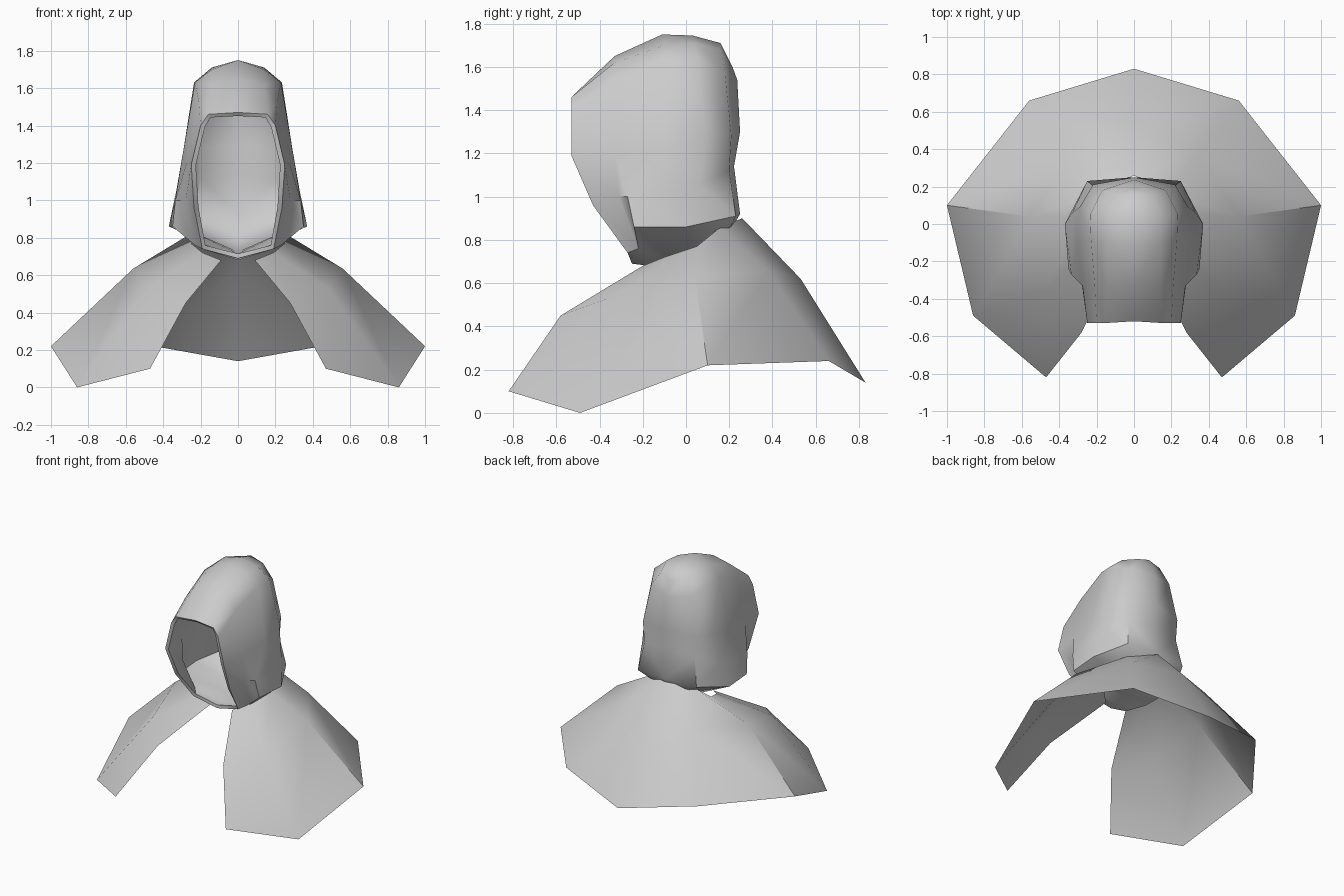
import bpy, math


def half_sheet(name, rows, angle, thickness=0.0):
    """Loft rows of right-half points into a sheet, mirrored on x."""
    n = len(rows[0])
    verts = [p for row in rows for p in row]
    faces = [(r * n + i, r * n + i + 1, (r + 1) * n + i + 1, (r + 1) * n + i)
             for r in range(len(rows) - 1) for i in range(n - 1)]
    mesh = bpy.data.meshes.new(name)
    mesh.from_pydata(verts, [], faces)
    obj = bpy.data.objects.new(name, mesh)
    bpy.context.collection.objects.link(obj)
    mirror = obj.modifiers.new("mirror", 'MIRROR')
    mirror.use_clip = True
    mirror.merge_threshold = 0.002
    if thickness:
        solid = obj.modifiers.new("lining", 'SOLIDIFY')
        solid.thickness = thickness
        solid.offset = -1
    bpy.ops.object.select_all(action='DESELECT')
    obj.select_set(True)
    bpy.context.view_layer.objects.active = obj
    bpy.ops.object.convert(target='MESH')
    bpy.ops.object.shade_smooth_by_angle(angle=math.radians(angle))
    return obj


# Hood: sections from the face opening to the back, each crown to chin
hood = [
    [(0, -.52, 1.47), (.16, -.53, 1.46), (.20, -.53, 1.40), (.25, -.53, 1.19),
     (.235, -.43, .96), (.19, -.27, .74), (0, -.25, .69)],
    [(0, -.33, 1.65), (.14, -.33, 1.62), (.21, -.33, 1.53), (.275, -.33, 1.20),
     (.28, -.31, 1.0), (.23, -.22, .76), (0, -.17, .68)],
    [(0, -.11, 1.75), (.14, -.10, 1.70), (.23, -.08, 1.63), (.30, -.10, 1.22),
     (.335, -.27, 1.0), (.35, -.24, .86), (0, -.05, .69)],
    [(0, .03, 1.745), (.14, .04, 1.71), (.235, .05, 1.63), (.29, .09, 1.28),
     (.33, .06, 1.05), (.37, .0, .86), (0, .04, .70)],
    [(0, .16, 1.71), (.10, .16, 1.68), (.17, .18, 1.57), (.22, .21, 1.28),
     (.215, .20, 1.12), (.25, .23, .91), (0, .13, .75)],
    [(0, .19, 1.65), (0, .215, 1.60), (0, .237, 1.54), (0, .25, 1.30),
     (0, .222, 1.14), (0, .25, .92), (0, .18, .80)],
]
half_sheet("hood", hood, 50, thickness=0.025)

# Shoulder cape: collar, shoulder line and hem, each from back to front
cape = [
    [(0, .26, .90), (.19, .16, .86), (.25, .05, .77), (.19, -.10, .72), (.09, -.20, .68)],
    [(0, .53, .62), (.33, .38, .66), (.56, .04, .635), (.48, -.36, .53), (.28, -.58, .45)],
    [(0, .83, .14), (.56, .66, .24), (1.0, .10, .22), (.86, -.49, 0), (.47, -.82, .10)],
]
half_sheet("shoulder_cape", cape, 40)
